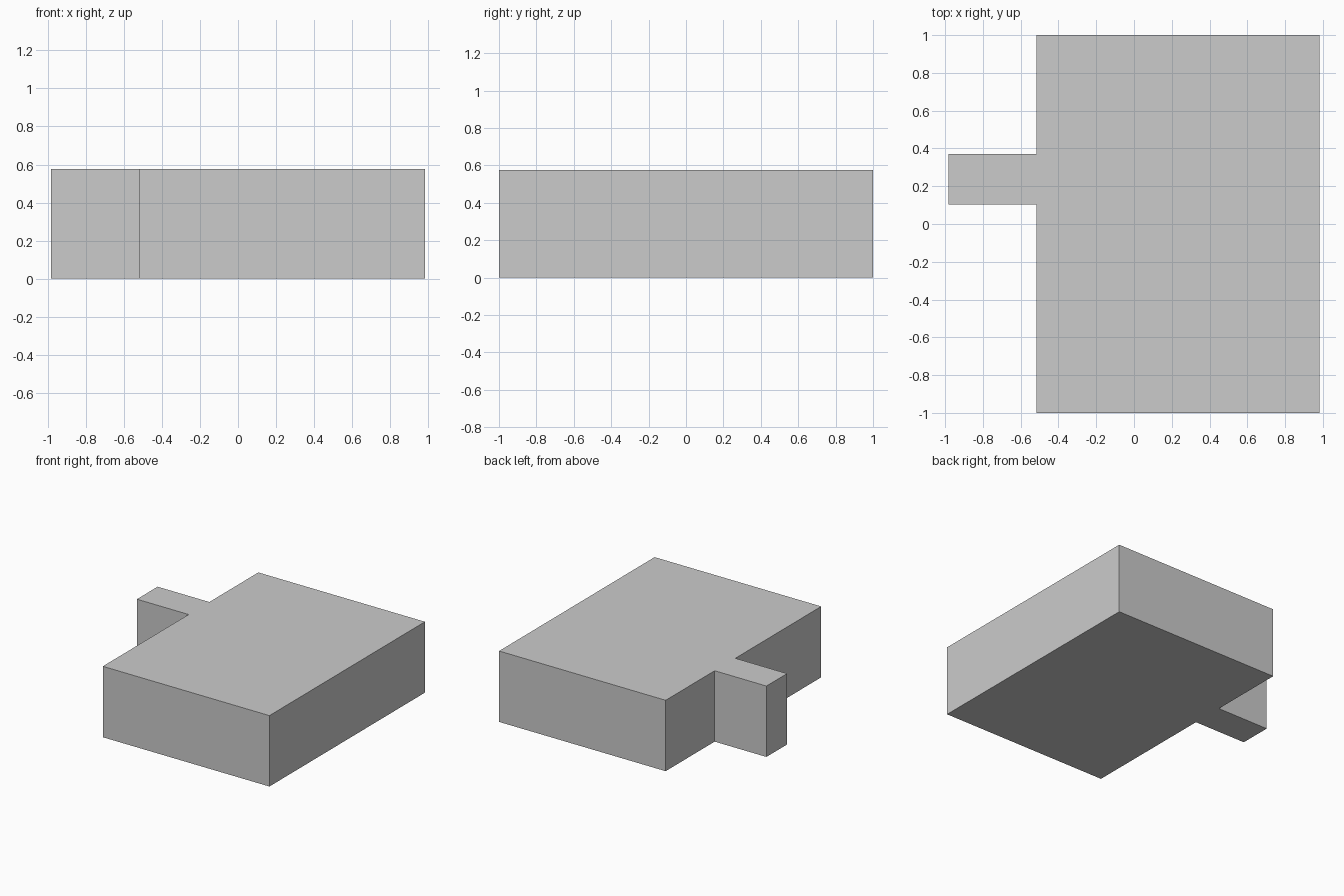
import bpy
import bmesh

if "Cube" in bpy.data.objects:
    bpy.data.objects.remove(bpy.data.objects["Cube"])

HEIGHT = 0.577

# One continuous outline: wide slab with a tab on the left side
OUTLINE = [
    (0.983, -1.0), (0.983, 1.0), (-0.517, 1.0),
    (-0.517, 0.37), (-0.983, 0.37), (-0.983, 0.104),
    (-0.517, 0.104), (-0.517, -1.0),
]


def extrude_profile(name, points, height):
    bm = bmesh.new()
    base = bm.faces.new([bm.verts.new((x, y, 0)) for x, y in points])
    top = bmesh.ops.extrude_face_region(bm, geom=[base], use_keep_orig=True)
    verts = [g for g in top["geom"] if isinstance(g, bmesh.types.BMVert)]
    bmesh.ops.translate(bm, verts=verts, vec=(0, 0, height))
    bmesh.ops.recalc_face_normals(bm, faces=bm.faces)
    mesh = bpy.data.meshes.new(name)
    bm.to_mesh(mesh)
    bm.free()
    obj = bpy.data.objects.new(name, mesh)
    bpy.context.collection.objects.link(obj)
    return obj


# Slab with tab
extrude_profile("slab_with_tab", OUTLINE, HEIGHT)
